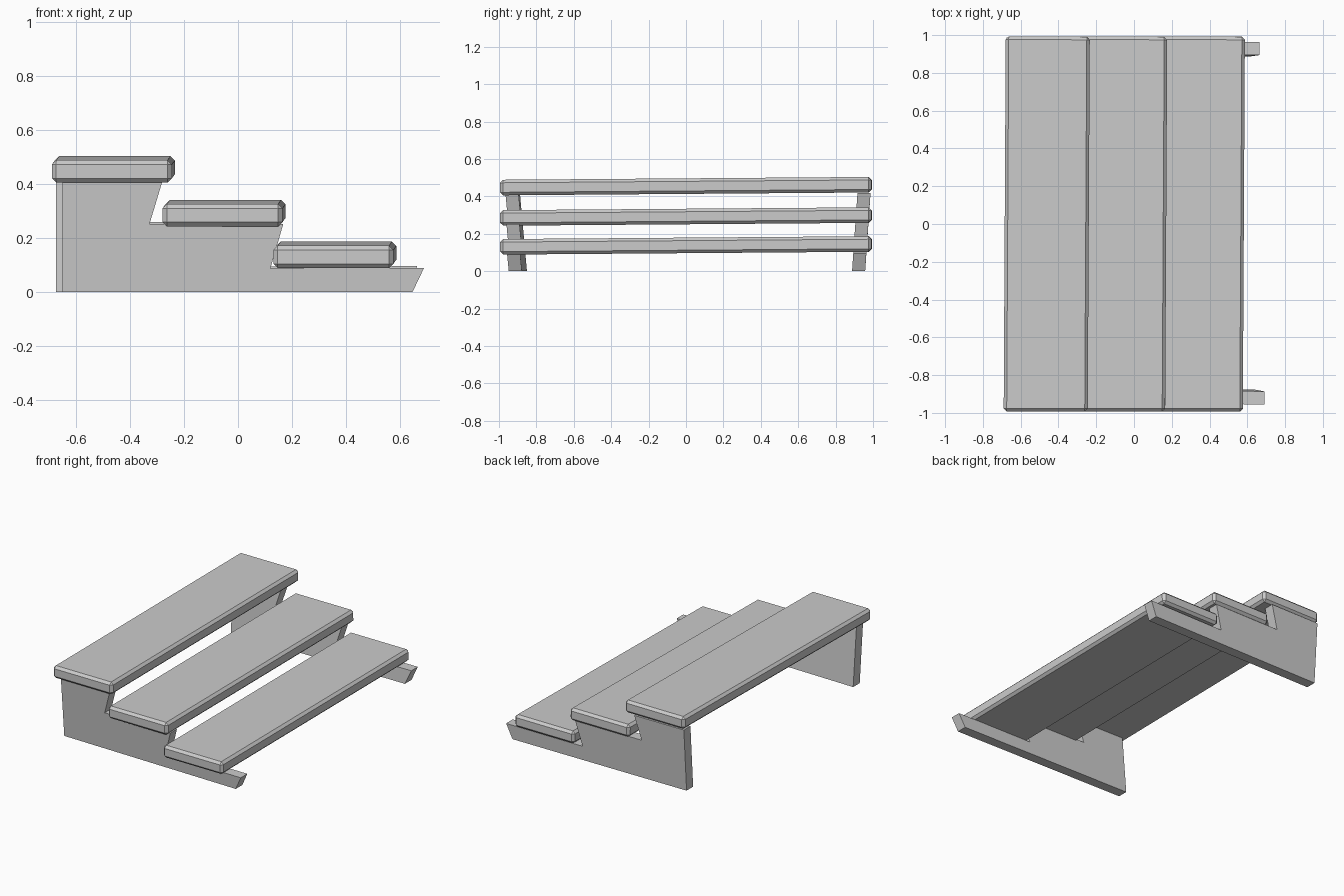
import bpy, bmesh
from mathutils import Matrix

if "Cube" in bpy.data.objects:
    bpy.data.objects.remove(bpy.data.objects["Cube"])


def make_object(name, bm, bevel=0.0):
    bmesh.ops.recalc_face_normals(bm, faces=bm.faces)
    mesh = bpy.data.meshes.new(name)
    bm.to_mesh(mesh)
    bm.free()
    obj = bpy.data.objects.new(name, mesh)
    bpy.context.collection.objects.link(obj)
    if bevel:
        mod = obj.modifiers.new("chamfer", 'BEVEL')
        mod.width = bevel
        mod.segments = 1
    return obj


# Treads: chamfered planks, slightly skewed and rising towards the back
def tread(name, x, z):
    bm = bmesh.new()
    bmesh.ops.create_cube(bm, size=1, matrix=Matrix.Diagonal((0.445, 1.985, 0.083, 1)))
    obj = make_object(name, bm, 0.016)
    obj.location = (x, 0, z)
    obj.rotation_euler = (0.0077, 0, -0.0055)


for name, x, z in (("top_tread", -0.462, 0.455),
                   ("middle_tread", -0.052, 0.2925),
                   ("bottom_tread", 0.359, 0.138)):
    tread(name, x, z)

# Stringers: stepped boards with raked risers, leaning slightly outwards
PROFILE = [(-0.65, 0), (-0.65, 0.412), (-0.28, 0.412), (-0.328, 0.253),
           (0.168, 0.253), (0.12, 0.088), (0.69, 0.09), (0.647, 0)]


def stringer(name, y, dx, dz, lean, yaw):
    bm = bmesh.new()
    rings = []
    for off in (-0.035, 0.035):
        rings.append([bm.verts.new((x + dx, y + off + lean * z + yaw * x,
                                    z + (dz if z else 0)))
                      for x, z in PROFILE])
    a, b = rings
    bm.faces.new(a)
    bm.faces.new(b[::-1])
    n = len(a)
    for i in range(n):
        j = (i + 1) % n
        bm.faces.new((a[i], b[i], b[j], a[j]))
    make_object(name, bm)


stringer("front_stringer", -0.899, 0.0, 0.0, -0.09, -0.021)
stringer("back_stringer", 0.923, -0.025, 0.007, 0.07, 0.0)
